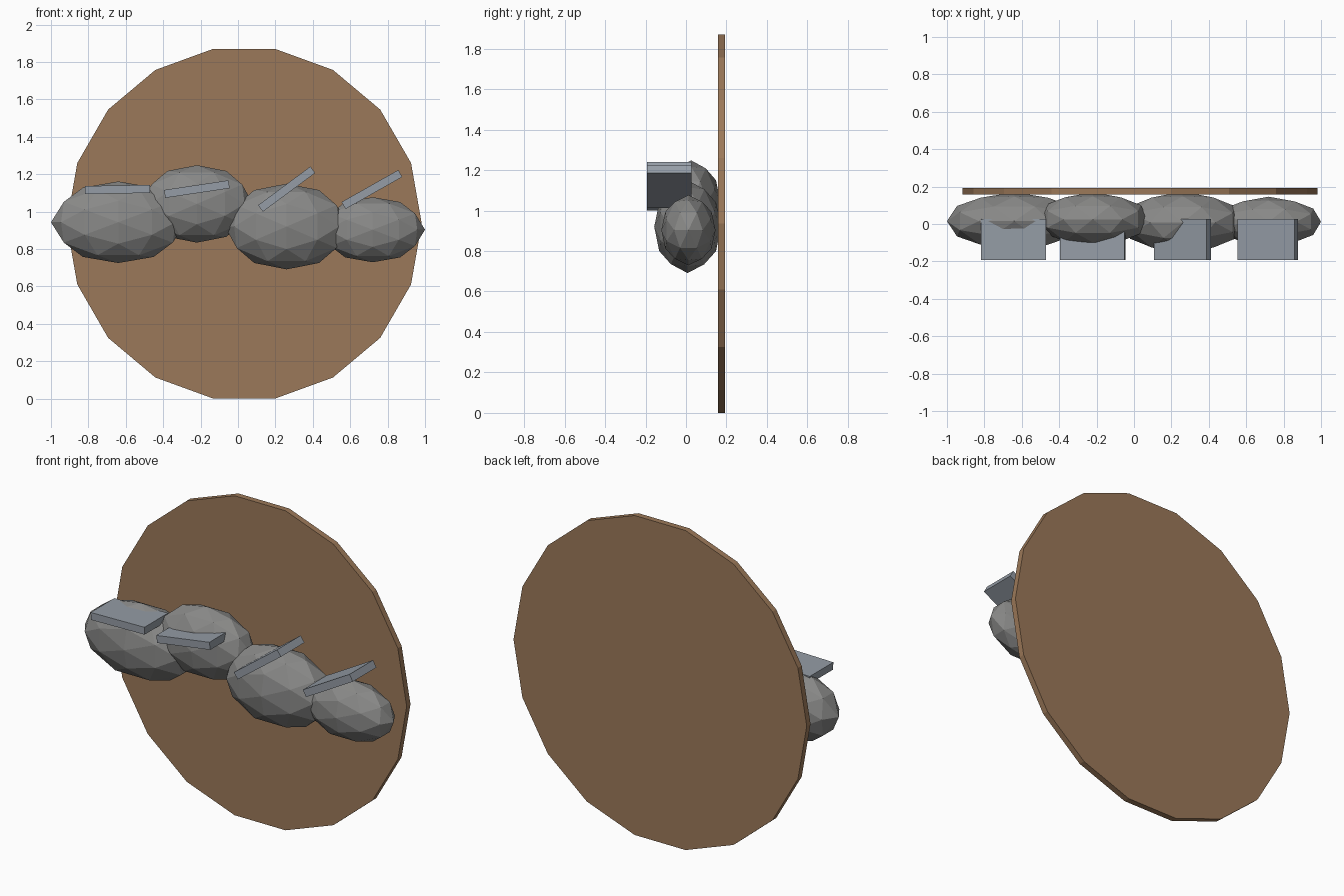
import bpy, bmesh, math
from mathutils import Vector, Matrix

if "Cube" in bpy.data.objects:
    bpy.data.objects.remove(bpy.data.objects["Cube"])


def material(name, rgb):
    m = bpy.data.materials.new(name)
    m.diffuse_color = (*rgb, 1)
    m.use_nodes = True
    m.node_tree.nodes["Principled BSDF"].inputs["Base Color"].default_value = m.diffuse_color
    return m


def finish(bm, name, mat):
    bmesh.ops.recalc_face_normals(bm, faces=bm.faces[:])
    me = bpy.data.meshes.new(name)
    bm.to_mesh(me)
    bm.free()
    me.materials.append(mat)
    ob = bpy.data.objects.new(name, me)
    bpy.context.collection.objects.link(ob)
    return ob


brown = material("brown", (0.33, 0.19, 0.10))
stone = material("stone_grey", (0.25, 0.25, 0.245))
steel = material("blue_grey", (0.30, 0.335, 0.38))

# Once-subdivided icosahedron whose edge midpoints lie on the axes
T = (1 + 5 ** 0.5) / 2
corners = []
for a in (-1, 1):
    for b in (-T, T):
        corners += [Vector((a, 0, b)), Vector((0, b, a)), Vector((b, a, 0))]
ball = [c.normalized() for c in corners]
for i, p in enumerate(corners):
    for q in corners[:i]:
        if (p - q).length < 2.1:
            ball.append((p + q).normalized())


def rock(name, centre, radii):
    bm = bmesh.new()
    for p in ball:
        bm.verts.new([c + r * k for c, r, k in zip(centre, radii, p)])
    bmesh.ops.convex_hull(bm, input=bm.verts[:])
    finish(bm, name, stone)


def slab(name, x, z, degrees):
    bm = bmesh.new()
    bmesh.ops.create_cube(bm, size=1, matrix=(
        Matrix.Translation((x, -0.083, z))
        @ Matrix.Rotation(-math.radians(degrees), 4, 'Y')
        @ Matrix.Diagonal((0.348, 0.218, 0.043, 1))))
    finish(bm, name, steel)


# Row of overlapping rocks
rocks = [((-0.64, 0.015, 0.943), (0.36, 0.155, 0.218)),
         ((-0.22, 0.025, 1.041), (0.30, 0.145, 0.207)),
         ((0.26, 0.008, 0.92), (0.33, 0.165, 0.229)),
         ((0.72, 0.012, 0.903), (0.28, 0.134, 0.174))]
for n, (c, r) in enumerate(rocks, 1):
    rock(f"rock_{n}", c, r)

# Tilted flat slabs on the rocks
for n, (x, z, deg) in enumerate([(-0.645, 1.118, 1), (-0.22, 1.12, 8.5),
                                 (0.26, 1.12, 36.5), (0.716, 1.118, 29.5)], 1):
    slab(f"slab_{n}", x, z, deg)

# Eighteen-sided backing disc, flat edge down
bm = bmesh.new()
ring = [bm.verts.new((0.033 + 0.9494 * math.cos(k * math.tau / 18), 0.157,
                      0.935 + 0.9494 * math.sin(k * math.tau / 18)))
        for k in range(18)]
face = bm.faces.new(ring)
ext = bmesh.ops.extrude_face_region(bm, geom=[face], use_keep_orig=True)
bmesh.ops.translate(bm, vec=(0, 0.035, 0),
                    verts=[v for v in ext["geom"] if isinstance(v, bmesh.types.BMVert)])
finish(bm, "backing_disc", brown)
